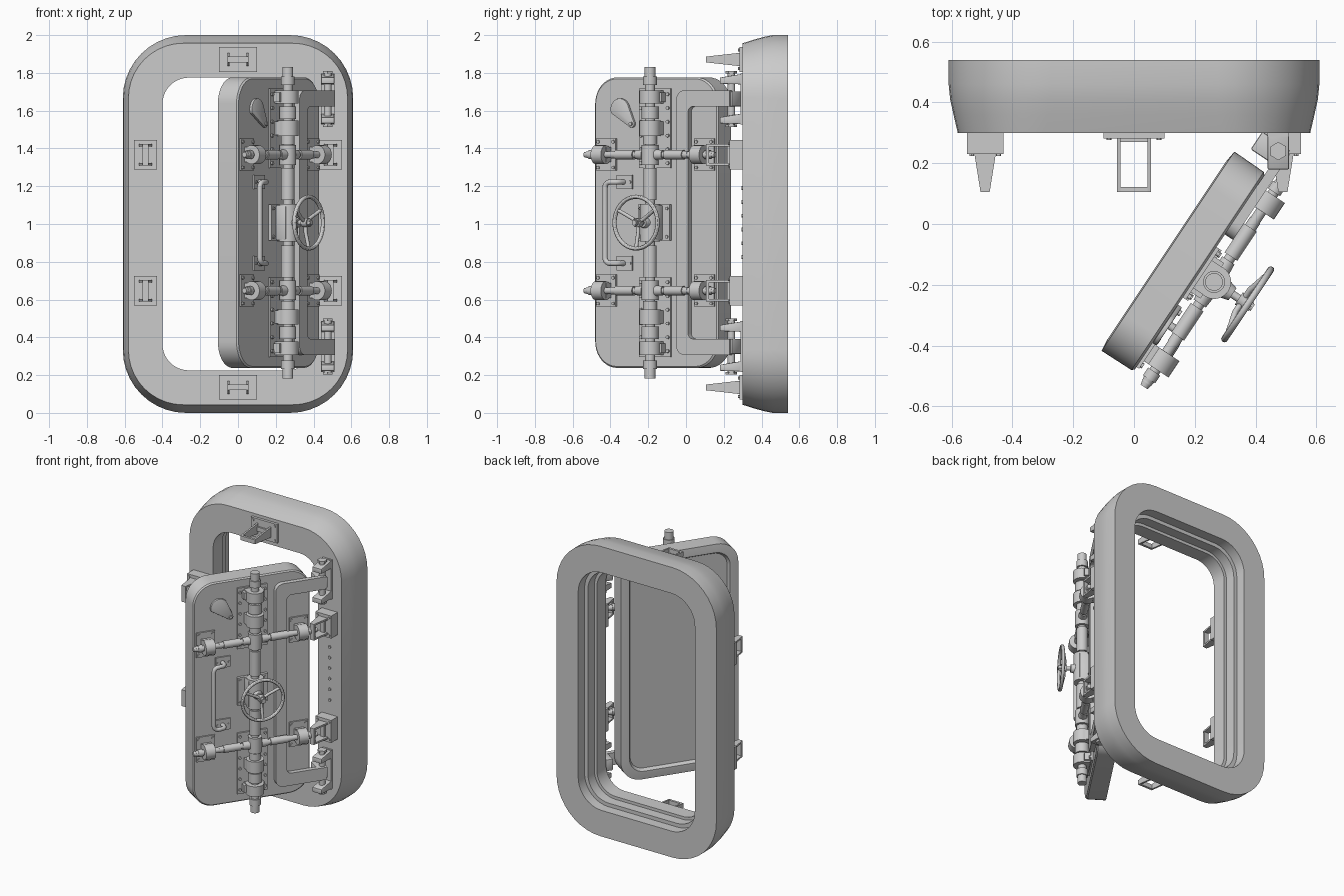
import bpy, bmesh
from math import sin, cos, pi, radians
from mathutils import Matrix, Vector

if "Cube" in bpy.data.objects:
    bpy.data.objects.remove(bpy.data.objects["Cube"])

I = Matrix.Identity(4)
MID = 1.007                                   # mid height, everything mirrors about it
# Door space: x along the door, -y out of its front face, z up
DOOR = Matrix.Translation((0.216, -0.159, 0)) @ Matrix.Rotation(radians(56.3), 4, 'Z')


def finish(name, bm, M=I):
    bm.transform(M)
    bmesh.ops.recalc_face_normals(bm, faces=bm.faces)
    me = bpy.data.meshes.new(name)
    bm.to_mesh(me)
    bm.free()
    ob = bpy.data.objects.new(name, me)
    bpy.context.collection.objects.link(ob)
    return ob


def box(name, c, s, M=I, bevel=0.0):
    bm = bmesh.new()
    bmesh.ops.create_cube(bm, size=1, matrix=Matrix.Translation(c) @ Matrix.Diagonal((*s, 1)))
    if bevel:
        bmesh.ops.bevel(bm, geom=bm.edges[:], offset=bevel, segments=2, affect='EDGES', profile=0.5)
    return finish(name, bm, M)


def cyl(name, a, b, r, M=I, n=24, r2=None):
    a, b = Vector(a), Vector(b)
    d = b - a
    bm = bmesh.new()
    bmesh.ops.create_cone(bm, cap_ends=True, segments=n, radius1=r, radius2=r if r2 is None else r2,
                          depth=d.length, matrix=Matrix.Translation((a + b) / 2) @
                          d.to_track_quat('Z', 'Y').to_matrix().to_4x4())
    return finish(name, bm, M)


def prism(name, pts, depth, M=I, bevel=0.0):
    # outline given as 3D points, extruded along the vector depth
    bm = bmesh.new()
    f = bm.faces.new([bm.verts.new(p) for p in pts])
    ext = bmesh.ops.extrude_face_region(bm, geom=[f], use_keep_orig=True)
    bmesh.ops.translate(bm, vec=depth, verts=[v for v in ext['geom'] if isinstance(v, bmesh.types.BMVert)])
    if bevel:
        bmesh.ops.bevel(bm, geom=bm.edges[:], offset=bevel, segments=2, affect='EDGES', profile=0.5)
    return finish(name, bm, M)


def rounded_rings(name, rings, M=I, closed=True, zc=MID, n=10):
    # loft through rounded rectangles (half width, half height, radius, y)
    bm = bmesh.new()
    loops = []
    for w, h, r, y in rings:
        loop = []
        for k, (sx, sz) in enumerate(((1, 1), (-1, 1), (-1, -1), (1, -1))):
            for i in range(n + 1):
                t = (k + i / n) * pi / 2
                loop.append(bm.verts.new((sx * (w - r) + r * cos(t), y, zc + sz * (h - r) + r * sin(t))))
        loops.append(loop)
    m = len(loops[0])
    for a, b in zip(loops, loops[1:] + (loops[:1] if closed else [])):
        for i in range(m):
            j = (i + 1) % m
            bm.faces.new((a[i], a[j], b[j], b[i]))
    if not closed:
        bm.faces.new(loops[0])
        bm.faces.new(loops[-1])
    return finish(name, bm, M)


def pipe(name, pts, r, M=I):
    cu = bpy.data.curves.new(name, 'CURVE')
    cu.dimensions = '3D'
    cu.bevel_depth, cu.bevel_resolution, cu.use_fill_caps = r, 4, True
    sp = cu.splines.new('POLY')
    sp.points.add(len(pts) - 1)
    for p, q in zip(sp.points, pts):
        p.co = (*(M @ Vector(q)), 1)
    ob = bpy.data.objects.new(name, cu)
    bpy.context.collection.objects.link(ob)


# Frame with bulged outside and stepped opening
rounded_rings("frame", [(.40, .775, .14, .30), (.58, .957, .29, .30), (.594, .976, .31, .36), (.605, .99, .325, .41),
                        (.61, 1, .335, .46), (.61, 1, .335, .54), (.445, .82, .18, .54), (.445, .82, .18, .47),
                        (.42, .795, .16, .47), (.42, .795, .16, .40), (.40, .775, .14, .40)], zc=1.0)

# Frame bolts
for sx in (-1, 1):
    for i in range(6):
        z = .825 + i * .073
        cyl("frame_bolt", (sx * .49, .30, z), (sx * .49, .293, z), .01, n=12)


# Keeper clips on the frame
def keeper(x, z, rot, bw, bh, bd):
    M = Matrix.Translation((x, .30, z)) @ Matrix.Rotation(rot, 4, 'Y')
    box("keeper_base", (0, -bd / 2, 0), (bw, bd, bh), M)
    for sx in (-1, 1):
        prism("keeper_prong", [(sx * .05 - .006, -bd, -.035), (sx * .05 - .006, -.195, -.015),
                               (sx * .05 - .006, -.195, .015), (sx * .05 - .006, -bd, .035)], (.012, 0, 0), M)
        for sz in (-1, 1):
            p = (sx * (bw / 2 - .018), sz * (bh / 2 - .016))
            cyl("keeper_bolt", (p[0], -bd, p[1]), (p[0], -bd - .006, p[1]), .008, M, 12)
    box("keeper_bar", (0, -.187, 0), (.10, .016, .03), M)
    box("keeper_foot", (0, -bd - .006, 0), (.10, .012, .03), M)


for s in (-1, 1):
    keeper(0, 1.003 + s * .868, 0, .20, .13, .018)
    for sx in (-1, 1):
        keeper(sx * .49, MID + s * .36, pi / 2, .155, .12, .07)

# Hinge brackets and pins on the frame
for s in (-1, 1):
    zc = MID + s * .655
    cyl("hinge_pin", (.475, .24, zc - .148), (.475, .24, zc + .148), .02)
    box("hinge_plate", (.475, .295, zc), (.07, .014, .27))
    for t in (-1, 1):
        z = zc + t * .105
        prism("hinge_lug", [(.44, .30, z - .028), (.44, .18, z - .024), (.44, .18, z + .008), (.44, .30, z + .028)],
              (.07, 0, 0), bevel=.003)
        cyl("pin_head", (.475, .24, z + t * .03), (.475, .24, z + t * .044), .03, n=6)

# Door leaf, recessed at the back
rounded_rings("door_leaf", [(.384, .761, .134, 0), (.392, .769, .14, .008), (.394, .769, .14, .125),
                            (.352, .727, .11, .13), (.338, .713, .10, .13), (.325, .70, .09, .108)], DOOR, closed=False)

# Hinge arm: C shaped strap
arc = [(.15 + .05 * (1 - cos(t)), .65 + .05 * sin(t)) for t in (i * pi / 12 for i in range(7))]
inn = [(.225 + .03 * (1 - cos(t)), .585 + .03 * sin(t)) for t in (i * pi / 12 for i in range(7))]
half = arc + [(.49, .70), (.49, .615)]
inner = inn[::-1]
outline = half + inner
low = [(x, -z) for x, z in reversed(outline)]
prism("hinge_arm", [(x, -.032, MID + z) for x, z in outline + low], (0, .032, 0), DOOR)
for s in (-1, 1):
    box("hinge_eye", (.465, .03, MID + s * .655), (.07, .11, .08), DOOR, .006)

# Central vertical shaft with its sleeves, mirrored top and bottom
OUT = -.057
cyl("shaft", (0, OUT, .24), (0, OUT, 1.78), .026, DOOR)
for s in (-1, 1):
    for name, z0, z1, r in (("shaft_cap", .765, .825, .029), ("shaft_collar", .73, .775, .036),
                            ("bearing", .63, .70, .056), ("shaft_sleeve", .55, .615, .044),
                            ("bearing", .46, .54, .056), ("shaft_sleeve", .415, .465, .036),
                            ("cross_hub", .305, .41, .044), ("shaft_tube", .12, .29, .035)):
        cyl(name, (0, OUT, MID + s * z0), (0, OUT, MID + s * z1), r, DOOR, 32)
    box("bearing_plate", (0, -.006, MID + s * .50), (.20, .012, .42), DOOR)
    for z in (.50, .665):
        box("bearing_foot", (0, -.03, MID + s * z), (.11, .06, .07), DOOR)
    for sx in (-1, 1):
        for i in range(6):
            p = (sx * .085, MID + s * (.315 + i * .073))
            cyl("plate_bolt", (p[0], -.012, p[1]), (p[0], -.022, p[1]), .009, DOOR, 12)
        box("bearing_web", (sx * .055, -.025, MID + s * .665), (.03, .05, .05), DOOR)

# Horizontal locking bars
for s in (-1, 1):
    z = MID + s * .36
    for sx in (-1, 1):
        for name, u0, u1, r, r2 in (("lock_rod", .0, .40, .018, .018), ("rod_collar", .04, .085, .028, .024),
                                    ("rod_sleeve", .10, .215, .025, .025), ("rod_collar", .215, .245, .02, .02),
                                    ("rod_bearing", .28, .345, .05, .05), ("rod_tip", .355, .385, .024, .024),
                                    ("rod_end", .385, .415, .02, .014)):
            cyl(name, (sx * u0, OUT, z), (sx * u1, OUT, z), r, DOOR, 24, r2)
        box("rod_bearing_foot", (sx * .312, -.03, z), (.065, .06, .08), DOOR)
        box("rod_bearing_plate", (sx * .312, -.005, z), (.125, .01, .17), DOOR)
        for a in (-1, 1):
            for b in (-1, 1):
                p = (sx * .312 + a * .048, z + b * .068)
                cyl("rod_plate_bolt", (p[0], -.01, p[1]), (p[0], -.017, p[1]), .009, DOOR, 12)

# Gearbox and handwheel
box("gearbox_plate", (0, -.01, MID), (.20, .02, .19), DOOR)
box("gearbox_body", (0, -.04, MID), (.11, .08, .19), DOOR, .01)
cyl("gearbox_barrel", (0, OUT, .907), (0, OUT, 1.107), .054, DOOR, 32)
for a in (-1, 1):
    for b in (-1, 1):
        cyl("gearbox_bolt", (a * .083, -.02, MID + b * .075), (a * .083, -.027, MID + b * .075), .009, DOOR, 12)
cyl("wheel_spindle", (0, -.10, MID), (0, -.21, MID), .013, DOOR)
cyl("spindle_boss", (0, -.10, MID), (0, -.13, MID), .032, DOOR, 24, .024)
cyl("wheel_hub", (0, -.155, MID), (0, -.19, MID), .024, DOOR)
cyl("wheel_nut", (0, -.19, MID), (0, -.205, MID), .019, DOOR, 6)
bpy.ops.mesh.primitive_torus_add(major_radius=.137, minor_radius=.011, major_segments=48, minor_segments=12)
rim = bpy.context.object
rim.name = "wheel_rim"
rim.matrix_world = DOOR @ Matrix.Translation((0, -.19, MID)) @ Matrix.Rotation(pi / 2, 4, 'X')
for k in range(3):
    t = radians(-90 + 120 * k)
    pipe("wheel_spoke", [(q * cos(t), -y, MID + q * sin(t)) for q, y in ((.01, .17), (.05, .17), (.10, .182), (.137, .19))],
         .01, DOOR)

# Pull handle
bend = [(i * pi / 10) for i in range(6)]
top = [(-.20, 0, .215), (-.20, -.045, .215), (-.215, -.063, .215)]
top += [(-.25 - .03 * sin(t), -.066, .185 + .03 * cos(t)) for t in bend]
pts = top + [(x, y, -z) for x, y, z in reversed(top)]
pipe("pull_handle", [(x, y, MID + z) for x, y, z in pts], .014, DOOR)
for s in (-1, 1):
    box("handle_plate", (-.195, -.005, MID + s * .215), (.10, .01, .075), DOOR)
    for a in (-1, 1):
        cyl("handle_bolt", (-.195 + a * .038, -.01, MID + s * .215), (-.195 + a * .038, -.016, MID + s * .215), .007, DOOR, 12)

# Teardrop peephole cover
big = [(-.222 + .058 * cos(t), 1.607 + .058 * sin(t)) for t in (radians(20 + i * 11.25) for i in range(17))]
tip = [(-.148 + .02 * cos(t), 1.53 + .02 * sin(t)) for t in (radians(-130 + i * 30) for i in range(6))]
prism("peephole_cover", [(x, -.016, z) for x, z in big + tip], (0, .016, 0), DOOR, .003)
cyl("cover_pivot", (-.148, 0, 1.53), (-.148, -.024, 1.53), .01, DOOR, 16)

# Smooth shading with sharp edges kept
bpy.ops.object.select_all(action='DESELECT')
for ob in bpy.context.scene.objects:
    if ob.type == 'MESH':
        ob.select_set(True)
        bpy.context.view_layer.objects.active = ob
bpy.ops.object.shade_smooth_by_angle(angle=radians(30))
